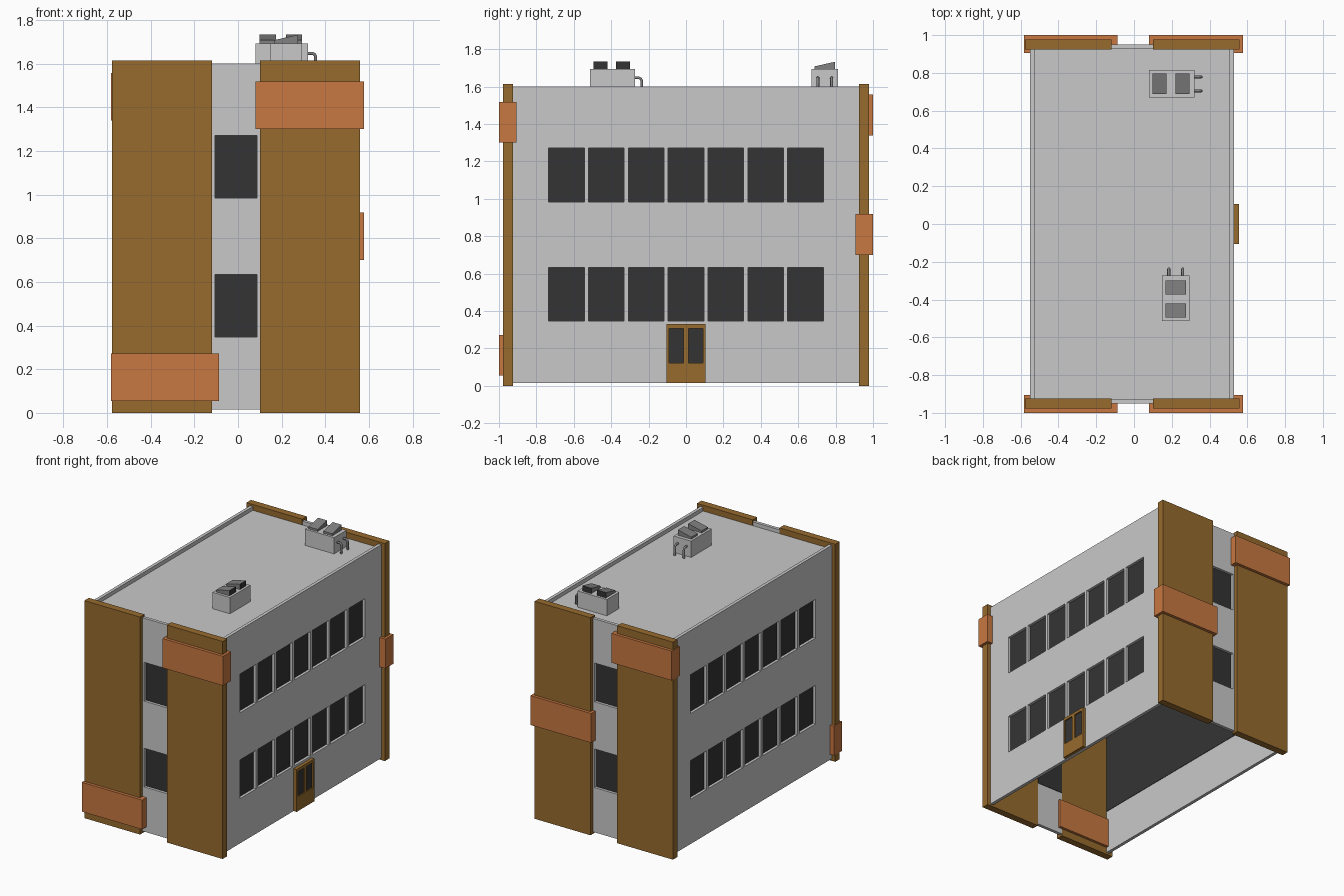
import bpy, bmesh, math
from mathutils import Matrix

if "Cube" in bpy.data.objects:
    bpy.data.objects.remove(bpy.data.objects["Cube"])


def material(name, r, g, b):
    m = bpy.data.materials.new(name)
    m.diffuse_color = (r, g, b, 1)
    m.use_nodes = True
    m.node_tree.nodes["Principled BSDF"].inputs["Base Color"].default_value = m.diffuse_color
    return m


WALL = material("light_grey_wall", .584, .584, .584)
BROWN = material("brown_cladding", .31, .146, .027)
ORANGE = material("orange_band", .578, .188, .053)
GLASS = material("dark_glass", .034, .034, .034)
METAL = material("mid_grey_metal", .22, .22, .22)

CX = -.01   # the body sits slightly left of the overall centre


def finish(name, bm, mats):
    me = bpy.data.meshes.new(name)
    bm.to_mesh(me)
    bm.free()
    for m in mats:
        me.materials.append(m)
    ob = bpy.data.objects.new(name, me)
    bpy.context.collection.objects.link(ob)
    return ob


def box(name, lo, hi, mat):
    bm = bmesh.new()
    size = [b - a for a, b in zip(lo, hi)]
    mid = [(a + b) / 2 for a, b in zip(lo, hi)]
    bmesh.ops.create_cube(bm, size=1, matrix=Matrix.Translation(mid) @ Matrix.Diagonal((*size, 1)))
    return finish(name, bm, [mat])


def sheet_with_holes(name, us, zs, thick, mat):
    """Upright sheet facing -y; every odd/odd cell of the grid is left open."""
    bm = bmesh.new()
    v = [[bm.verts.new((u, 0, z)) for z in zs] for u in us]
    for i in range(len(us) - 1):
        for j in range(len(zs) - 1):
            if not (i % 2 and j % 2):
                bm.faces.new((v[i][j], v[i + 1][j], v[i + 1][j + 1], v[i][j + 1]))
    ob = finish(name, bm, [mat])
    mod = ob.modifiers.new("thickness", 'SOLIDIFY')
    mod.thickness, mod.offset = thick, -1
    return ob


def place(ob, loc, turn):
    ob.location = loc
    ob.rotation_euler = (0, 0, math.radians(turn))


# Walls with window openings, and glass sheets behind them
levels = [.015, .347, .634, .984, 1.272, 1.6]
side_us = [-.95]
for k in range(7):
    c = (k - 3) * .213
    side_us += [c - .095, c + .095]
side_us.append(.95)
end_us = [-.515, -.096, .096, .515]
for label, us, glass_w, loc, turn in (
        ("front", end_us, .106, (CX, -.95, 0), 0),
        ("right", side_us, .922, (CX + .54, 0, 0), 90),
        ("back", end_us, .106, (CX, .95, 0), 180),
        ("left", side_us, .922, (CX - .54, 0, 0), -90)):
    place(sheet_with_holes(label + "_wall", us, levels, .024, WALL), loc, turn)
    place(box(label + "_glass", (-glass_w, .02, .343), (glass_w, .027, 1.276), GLASS), loc, turn)

# Flat roof below the parapet
box("roof", (CX - .53, -.94, 1.55), (CX + .53, .94, 1.572), WALL)

# Corner cladding panels and the orange bands wrapped around them
for sy, end in ((-1, "front"), (1, "back")):
    for sx, side in ((-1, "left"), (1, "right")):
        x0, x1 = sorted((CX + sx * .11, CX + sx * .568))
        y0, y1 = sorted((sy * .925, sy * .978))
        box(f"{end}_{side}_cladding", (x0, y0, 0), (x1, y1, 1.615), BROWN)
        z0 = {(-1, -1): .055, (-1, 1): 1.30, (1, -1): 1.34, (1, 1): .70}[sy, sx]
        x0, x1 = (-.583, -.087) if sx < 0 else (.08, .577)
        # front and back plate plus a return around the outer corner
        y0, y1 = sorted((sy * .905, sy * 1.0))
        box(f"{end}_{side}_band", (x0, y0, z0), (x1, y1, z0 + .218), ORANGE)

# Double door on the right side
door = sheet_with_holes("door_frame", [-.105, -.091, -.013, .013, .091, .105],
                        [.015, .122, .308, .33], .025, BROWN)
place(door, (.555, 0, 0), 90)
box("door_glass", (.532, -.1, .11), (.546, .1, .315), GLASS)


# Rooftop air units: long axis a, short axis b; swapping the axes turns a unit
def air_unit(name, ca, cb, swap):
    def p(a, b, z):
        return (cb + b, ca + a, z) if swap else (ca + a, cb + b, z)

    box(name + "_case", p(-.12, -.072, 1.57), p(.12, .072, 1.693), WALL)
    for n, a0 in enumerate((-.101, .02)):
        # sloped hood with a dark opening on its tall side
        prof = ((-.055, 1.69), (.055, 1.69), (.055, 1.733), (-.055, 1.708))
        bm = bmesh.new()
        r0 = [bm.verts.new(p(a0, b, z)) for b, z in prof]
        r1 = [bm.verts.new(p(a0 + .074, b, z)) for b, z in prof]
        bm.faces.new(r0)
        bm.faces.new(r1)
        for i in range(4):
            j = (i + 1) % 4
            f = bm.faces.new((r0[i], r0[j], r1[j], r1[i]))
            f.material_index = int(i == 1)
        bmesh.ops.recalc_face_normals(bm, faces=bm.faces)
        finish(f"{name}_hood_{n + 1}", bm, [METAL, GLASS])
    for n, b in enumerate((-.037, .037)):
        # bent pipe running from the case down to the roof
        cu = bpy.data.curves.new(f"{name}_pipe_{n + 1}", 'CURVE')
        cu.dimensions = '3D'
        cu.bevel_depth, cu.bevel_resolution, cu.use_fill_caps = .008, 1, True
        sp = cu.splines.new('POLY')
        pts = [(.11, 1.647), (.141, 1.647), (.151, 1.643), (.156, 1.633), (.156, 1.565)]
        sp.points.add(len(pts) - 1)
        for q, (a, z) in zip(sp.points, pts):
            q.co = (*p(a, b, z), 1)
        cu.materials.append(METAL)
        bpy.context.collection.objects.link(bpy.data.objects.new(cu.name, cu))


air_unit("back_air_unit", .2, .742, False)
air_unit("front_air_unit", -.393, .221, True)
